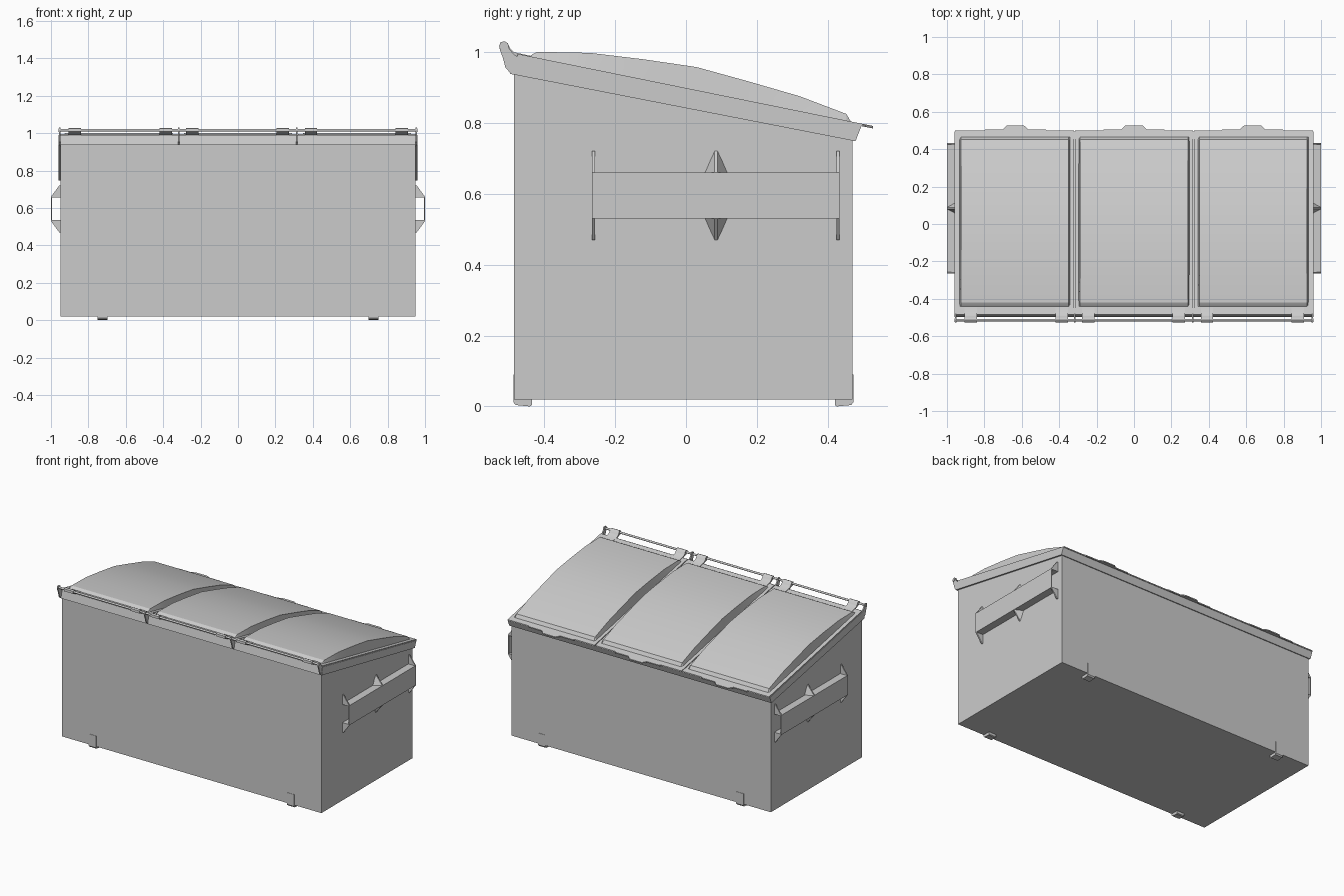
import bpy, bmesh, math
from mathutils import Vector

if "Cube" in bpy.data.objects:
    bpy.data.objects.remove(bpy.data.objects["Cube"])


def slope(y):
    """Height of the slanted lid plane."""
    return 0.896 - 0.203 * y


def make(name, verts, faces, smooth=None):
    bm = bmesh.new()
    vs = [bm.verts.new(v) for v in verts]
    for f in faces:
        bm.faces.new([vs[i] for i in f])
    bmesh.ops.recalc_face_normals(bm, faces=bm.faces)
    me = bpy.data.meshes.new(name)
    bm.to_mesh(me)
    bm.free()
    ob = bpy.data.objects.new(name, me)
    bpy.context.collection.objects.link(ob)
    if smooth:
        bpy.ops.object.select_all(action='DESELECT')
        ob.select_set(True)
        bpy.context.view_layer.objects.active = ob
        bpy.ops.object.shade_smooth_by_angle(angle=math.radians(smooth))
    return ob


def loft(name, a, b, smooth=None):
    """Closed solid between two matching outlines."""
    n = len(a)
    faces = [(i, (i + 1) % n, n + (i + 1) % n, n + i) for i in range(n)]
    faces += [tuple(range(n)), tuple(range(n, 2 * n))]
    return make(name, a + b, faces, smooth)


def prism(name, prof, x0, x1, smooth=None):
    """Side profile (y, z) extruded along x."""
    return loft(name, [(x0, y, z) for y, z in prof], [(x1, y, z) for y, z in prof], smooth)


def box(name, x0, x1, y0, y1, z0, z1):
    return prism(name, [(y0, z0), (y1, z0), (y1, z1), (y0, z1)], x0, x1)


# Hollow bin body with a sloped open top
F, B = -0.485, 0.47
body = prism("body", [(F, 0.02), (B, 0.02), (B, slope(B) - 0.01), (F, slope(F) - 0.01)], -0.95, 0.95)
bm = bmesh.new()
bm.from_mesh(body.data)
top = max(bm.faces, key=lambda f: f.calc_center_median().z)
bmesh.ops.delete(bm, geom=[top], context='FACES_ONLY')
bm.to_mesh(body.data)
bm.free()
wall = body.modifiers.new("wall", 'SOLIDIFY')
wall.thickness = 0.012
wall.offset = -1

# Slanted rim: front, back, sides and two cross dividers
f0, f1, b0, b1 = (-0.496, 0.938), (-0.484, 0.990), (0.478, 0.748), (0.495, 0.791)
prism("front_rim", [f0, f1, (-0.45, 0.983), (-0.46, 0.931)], -0.96, 0.96)
prism("back_rim", [b0, b1, (0.455, 0.799), (0.44, 0.756)], -0.96, 0.96)
for s in (-1, 1):
    prism("side_rim", [f0, b0, b1, f1], s * 0.925, s * 0.96)
    prism("divider", [(-0.45, 0.945), (0.45, 0.762), (0.46, 0.796), (-0.45, 0.981)],
          s * 0.317 - 0.02, s * 0.317 + 0.02)

# Lids: flat flange with pull tab, and a raised dome with flat facets
dome = [(-0.432, 0.994), (-0.42, 1.0), (-0.27, 0.997), (-0.12, 0.979), (0.03, 0.957),
        (0.175, 0.917), (0.32, 0.875), (0.452, 0.825)]
for c, x0, x1 in ((-0.637, -0.957, -0.321), (0, -0.316, 0.316), (0.637, 0.321, 0.957)):
    t = c * 0.995
    outline = [(x0, -0.475), (x1, -0.475), (x1, 0.499), (t + 0.17, 0.499), (t + 0.16, 0.506),
               (t + 0.068, 0.506), (t + 0.045, 0.527), (t - 0.045, 0.527), (t - 0.068, 0.506),
               (t - 0.16, 0.506), (t - 0.17, 0.499), (x0, 0.499)]
    loft("lid_flange", [(x, y, slope(y) - 0.005) for x, y in outline],
         [(x, y, slope(y) + 0.002) for x, y in outline])
    w, verts = 0.296, []
    rows = [(-0.443, slope(-0.443))] + dome + [(0.466, slope(0.466))]
    for i, (y, z) in enumerate(rows):
        base = slope(y) - 0.001
        verts += [(c - w, y, base), (c - w + 0.008, y, z), (c + w - 0.008, y, z), (c + w, y, base)]
    faces = []
    for i in range(len(rows) - 1):
        a, b = 4 * i, 4 * i + 4
        faces += [(a + k, a + k + 1, b + k + 1, b + k) for k in range(3)]
    make("lid_dome", verts, faces, 20)

# Hinge rod with end washers
def rod(name, x0, x1, r, n=12):
    prof = [(-0.514 + r * math.cos(2 * math.pi * i / n), 1.016 + r * math.sin(2 * math.pi * i / n))
            for i in range(n)]
    prism(name, prof, x0, x1, 40)

rod("hinge_rod", -0.957, 0.957, 0.0065)
for s in (-1, 1):
    rod("rod_washer", s * 0.950, s * 0.960, 0.010)

# Hinge ears fixed to the rim
ear = [(-0.478, 0.985), (-0.489, 0.997), (-0.499, 1.010), (-0.502, 1.024), (-0.512, 1.030),
       (-0.523, 1.027), (-0.527, 1.017), (-0.524, 1.003), (-0.517, 0.985), (-0.509, 0.955), (-0.495, 0.940)]
for x in (-0.953, -0.318, 0.314, 0.953):
    prism("hinge_ear", ear, x - 0.004, x + 0.004)

# Lid lugs curling over the rod
lug = [(-0.526, 1.008), (-0.525, 1.024), (-0.514, 1.029), (-0.503, 1.024), (-0.496, 1.010),
       (-0.485, 0.999), (-0.440, 0.989), (-0.440, 0.982), (-0.482, 0.990), (-0.504, 1.000), (-0.515, 1.003)]
for x in (-0.872, -0.387, -0.245, 0.240, 0.390, 0.875):
    prism("lid_lug", lug, x - 0.033, x + 0.033, 40)

# Fork sleeves on both ends, open front to back
for s in (-1, 1):
    y0, y1 = -0.265, 0.433
    box("sleeve_outer", s * 0.994, s * 1.0, y0, y1, 0.53, 0.66)
    for z0, z1, tip in ((0.655, 0.66, 0.72), (0.53, 0.535, 0.47)):
        box("sleeve_flange", s * 0.948, s * 1.0, y0, y1, z0, z1)
        z = 0.66 if tip > 0.6 else 0.53
        # thin end gussets
        for g in (y0, y1 - 0.008):
            tri = [(s * 0.948, z), (s * 1.0, z), (s * 0.956, tip), (s * 0.948, tip)]
            loft("end_gusset", [(x, g, h) for x, h in tri], [(x, g + 0.008, h) for x, h in tri])
        # folded middle gusset
        make("middle_gusset", [(s * 0.948, 0.053, z), (s * 1.0, 0.081, z), (s * 1.0, 0.089, z),
                               (s * 0.948, 0.117, z), (s * 0.952, 0.089, tip), (s * 0.952, 0.081, tip)],
             [(0, 1, 2, 3), (0, 1, 5), (1, 2, 4, 5), (2, 3, 4), (0, 3, 4, 5)])

# Four bent feet
for x in (-0.725, 0.725):
    for edge, d in ((F, 1), (B, -1)):
        foot = [(edge - d * 0.002, 0.09), (edge + d * 0.003, 0.09), (edge + d * 0.003, 0.021),
                (edge + d * 0.05, 0.021), (edge + d * 0.05, 0.004), (edge + d * 0.045, 0.0),
                (edge + d * 0.004, 0.004), (edge - d * 0.002, 0.012)]
        prism("foot", foot, x - 0.027, x + 0.027)
